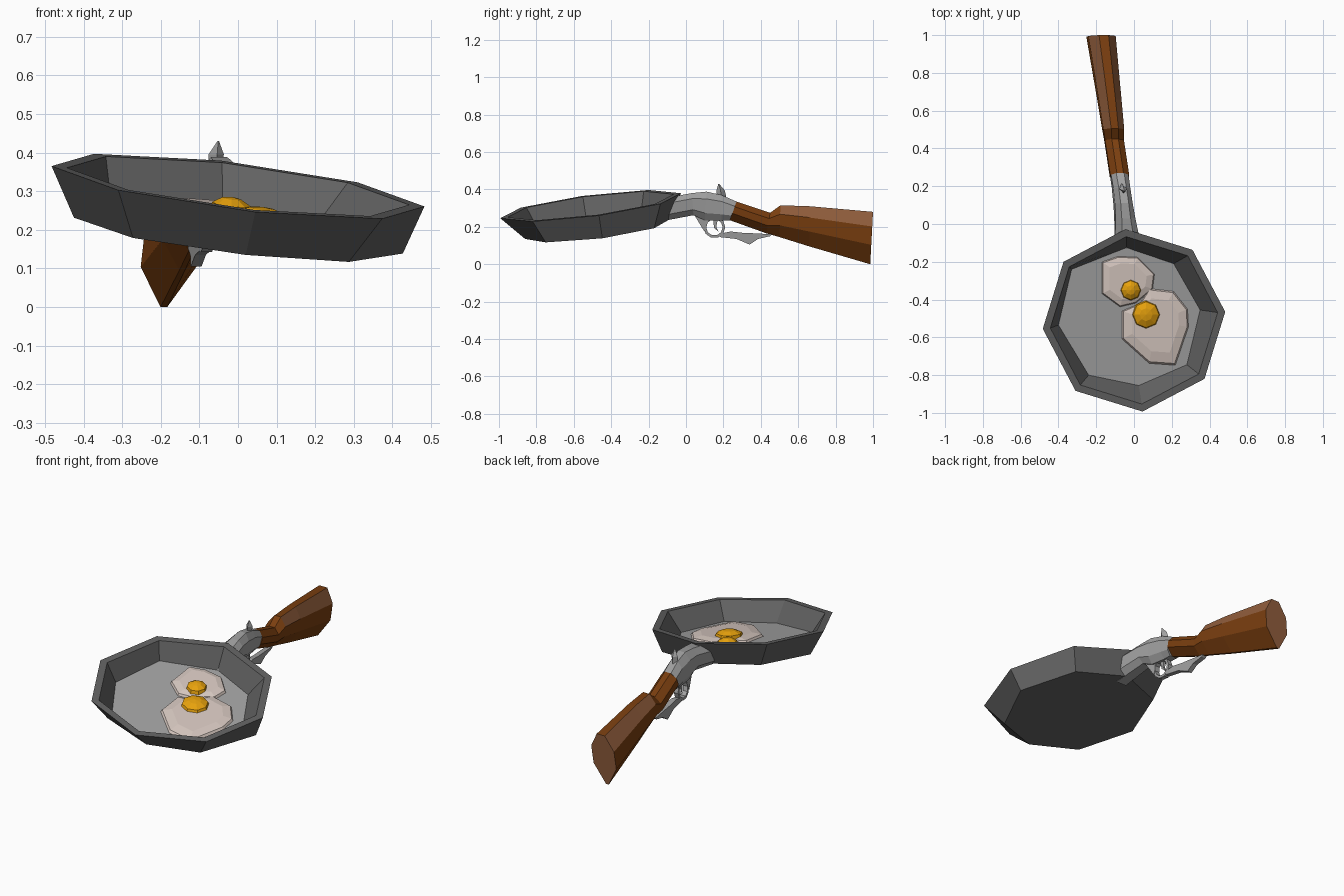
import bpy, bmesh, math
from mathutils import Vector

if "Cube" in bpy.data.objects:
    bpy.data.objects.remove(bpy.data.objects["Cube"])


def material(name, rgb):
    m = bpy.data.materials.new(name)
    m.use_nodes = True
    m.diffuse_color = (*rgb, 1)
    bsdf = next(n for n in m.node_tree.nodes if n.type == 'BSDF_PRINCIPLED')
    bsdf.inputs["Base Color"].default_value = (*rgb, 1)
    return m


iron = material("dark iron", (.12, .12, .12))
steel = material("grey steel", (.36, .36, .36))
wood = material("brown wood", (.2, .05, .005))
pale_wood = material("pale wood", (.28, .11, .045))
white = material("egg white", (.68, .58, .53))
yellow = material("egg yolk", (.8, .36, .004))


def loft(name, rings, mats, cap_start=True, cap_end=True, closed=False, rule=None):
    """Skin a series of equal rings of points, flat shaded."""
    bm = bmesh.new()
    vs = [[bm.verts.new(p) for p in r] for r in rings]
    pairs = list(zip(vs, vs[1:] + vs[:1])) if closed else list(zip(vs, vs[1:]))
    for a, b in pairs:
        n = len(a)
        for i in range(n):
            j = (i + 1) % n
            bm.faces.new((a[i], a[j], b[j], b[i]))
    if not closed and cap_start:
        bm.faces.new(vs[0])
    if not closed and cap_end:
        bm.faces.new(vs[-1])
    bmesh.ops.recalc_face_normals(bm, faces=bm.faces[:])
    bm.normal_update()
    if rule:
        for f in bm.faces:
            f.material_index = rule(f)
    me = bpy.data.meshes.new(name)
    bm.to_mesh(me)
    bm.free()
    for m in mats:
        me.materials.append(m)
    ob = bpy.data.objects.new(name, me)
    bpy.context.collection.objects.link(ob)
    return ob


# ---- Pan: tilted octagonal dish ----
def tilt(x, y, h):
    return Vector((x, y, h - .12 * x + .127 * (y + .5)))


def octagon(r, h):
    angles = [math.radians(95.3 - 45 * i) for i in range(8)]
    return [tilt(r * math.cos(a), r * math.sin(a) - .51, h) for a in angles]


base = [(-.03, -.09), (.27, -.17), (.427, -.447), (.287, -.75),
        (.02, -.86), (-.272, -.79), (-.425, -.52), (-.32, -.22)]
floor = [(-.04, -.125), (.21, -.21), (.35, -.455), (.28, -.745),
         (.025, -.855), (-.24, -.80), (-.40, -.535), (-.33, -.24)]
FLOOR = .21
loft("pan", [[tilt(x, y, .183) for x, y in base], octagon(.485, .314),
             octagon(.445, .314), [tilt(x, y, FLOOR) for x, y in floor]],
     [iron, steel],
     rule=lambda f: int(len(f.verts) == 8 and f.normal.z > 0))


# ---- Fried eggs ----
def egg_white(name, outline):
    c = sum((Vector(p) for p in outline), Vector((0, 0))) / len(outline)
    rings = []
    for s, h in ((1, -.003), (.95, .012), (.7, .022)):
        pts = [c + (Vector(p) - c) * s for p in outline]
        rings.append([tilt(p.x, p.y, FLOOR + h) for p in pts])
    loft(name, rings, [white])


def yolk(name, x, y, r, sides):
    rings = []
    for s, h in ((1, .012), (.9, .035), (.45, .05), (.02, .054)):
        rings.append([tilt(x + r * s * math.cos(math.tau * i / sides),
                           y + r * s * math.sin(math.tau * i / sides), FLOOR + h)
                      for i in range(sides)])
    loft(name, rings, [yellow])


egg_white("large_egg_white", [(.08, -.34), (.21, -.355), (.285, -.45), (.29, -.545),
                              (.22, -.75), (.08, -.74), (-.065, -.61), (-.065, -.46),
                              (.03, -.42)])
egg_white("small_egg_white", [(-.17, -.2), (-.085, -.17), (.02, -.175), (.11, -.265),
                              (.1, -.345), (.01, -.42), (-.075, -.44), (-.17, -.37)])
yolk("small_yolk", -.017, -.35, .056, 8)
yolk("large_yolk", .064, -.48, .076, 8)


# ---- Handle: everything follows one slanted, slightly rolled plane ----
def handle(u, y, z):
    return Vector((u - .05 - .11 * y + .12 * (z - .28), y, z))


def section(station, shape):
    yt, zt, yb, zb, w = station
    full = shape + [(-u, t) for u, t in reversed(shape)]
    return [handle(u * w, yt + (yb - yt) * t, zt + (zb - zt) * t) for u, t in full]


receiver_shape = [(.45, 0), (1, .25), (1, .75), (.5, 1)]
stock_shape = [(.35, 0), (1, .28), (1, .63), (.12, 1)]

# Stations: top y, top z, bottom y, bottom z, half width
receiver = [(-.05, .365, -.155, .225, .065), (.03, .38, .04, .262, .052),
            (.11, .388, .10, .235, .047), (.19, .37, .19, .232, .045),
            (.27, .335, .235, .235, .046)]
stock = [(.27, .335, .235, .235, .05), (.45, .275, .43, .165, .05),
         (.505, .315, .5, .145, .055), (.66, .31, .66, .095, .06),
         (1, .28, .985, 0, .072)]


def stock_colour(f):
    c = f.calc_center_median()
    butt = f.normal.y > .9
    panel = c.y > .52 and .25 < f.normal.z < .8
    return int(butt or panel)


loft("receiver", [section(s, receiver_shape) for s in receiver], [steel])
loft("stock", [section(s, stock_shape) for s in stock], [wood, pale_wood],
     rule=stock_colour)

# Hammer: small pointed spur
loft("hammer", [[handle(u * w, y + v * d, z) for u, v in ((1, 0), (0, 1), (-1, 0), (0, -1))]
                for y, z, w, d in ((.19, .34, .014, .03), (.185, .395, .02, .022),
                                   (.175, .43, .002, .002))], [steel])


# Trigger guard, lever and trigger: flat bars along side paths
def plate(name, outline, half):
    loft(name, [[handle(s * half, y, z) for y, z in outline] for s in (-1, 1)], [steel])


ring = []
for i in range(10):
    a = math.tau * i / 10
    ring.append([handle(u, .152 + r * math.cos(a), .197 + r * math.sin(a))
                 for u, r in ((-.014, .044), (.014, .044), (.014, .058), (-.014, .058))])
loft("trigger_guard", ring, [steel], closed=True)
plate("guard_mount", [(.04, .27), (.12, .25), (.11, .2), (.098, .175)], .016)
plate("lever", [(.19, .165), (.24, .175), (.3, .168), (.37, .165), (.46, .16), (.45, .15),
                (.385, .135), (.34, .105), (.27, .135), (.18, .145)], .014)
plate("trigger", [(.145, .24), (.17, .24), (.162, .2), (.175, .172), (.15, .195)], .007)
